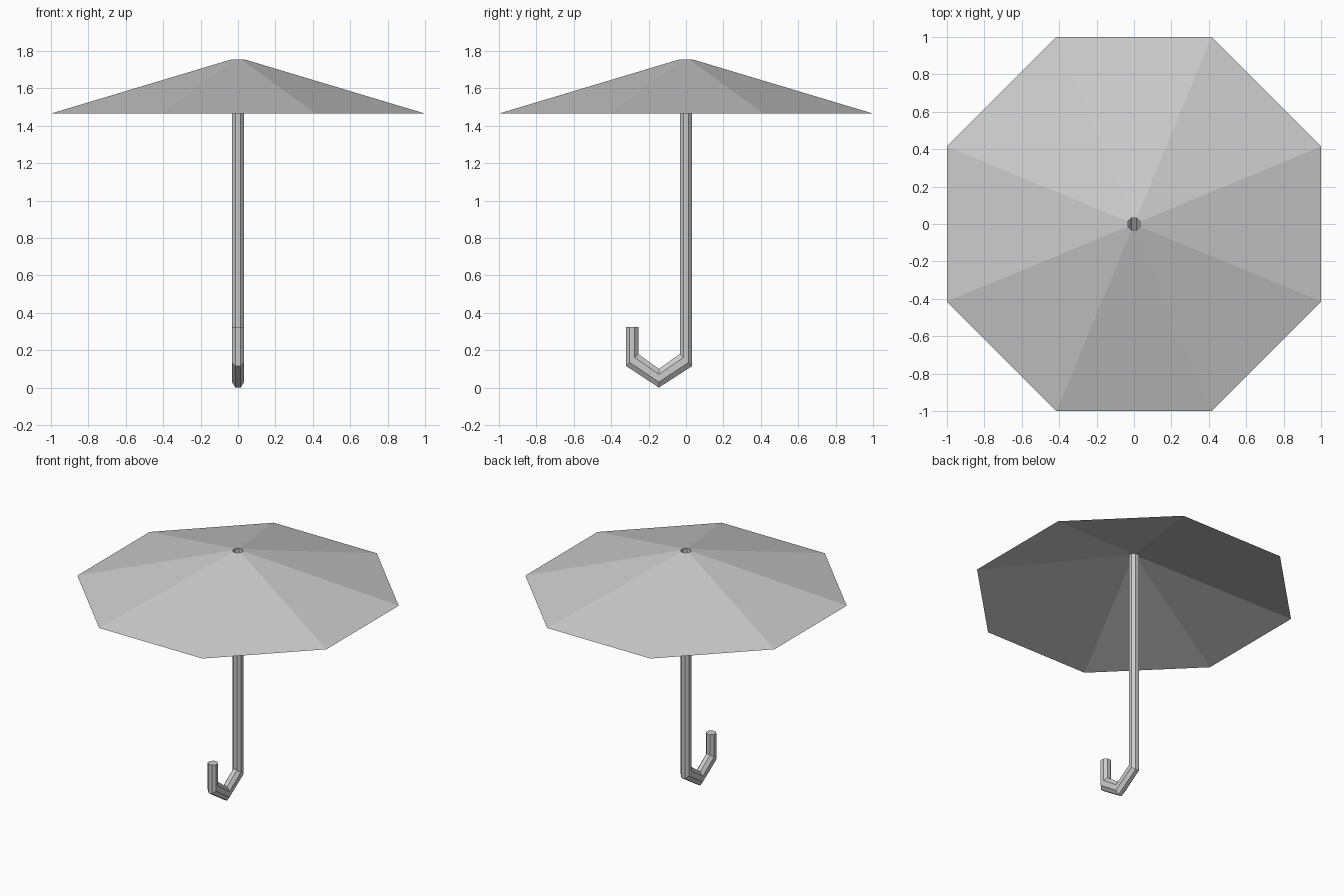
import bpy, bmesh, math
from mathutils import Vector

if "Cube" in bpy.data.objects:
    bpy.data.objects.remove(bpy.data.objects["Cube"])

SIDES = 8
COS = math.cos(math.pi / SIDES)


def octagon(bm, centre, u, v):
    """Flat-sided octagon ring; u and v reach to the middle of its flats."""
    ring = []
    for i in range(SIDES):
        a = (i + 0.5) * 2 * math.pi / SIDES
        ring.append(bm.verts.new(centre + (u * math.cos(a) + v * math.sin(a)) / COS))
    return ring


def bridge(bm, a, b):
    for i in range(SIDES):
        j = (i + 1) % SIDES
        bm.faces.new((a[i], a[j], b[j], b[i]))


def finish(name, bm):
    mesh = bpy.data.meshes.new(name)
    bm.to_mesh(mesh)
    bm.free()
    obj = bpy.data.objects.new(name, mesh)
    bpy.context.collection.objects.link(obj)


# Canopy: thin eight-panel sheet, open around the shaft
bm = bmesh.new()
rings = [octagon(bm, Vector((0, 0, z)), Vector((r, 0, 0)), Vector((0, r, 0)))
         for r, z in ((1.0, 1.465), (0.033, 1.755))]
bridge(bm, *rings)
finish("canopy", bm)

# Shaft and hooked handle: outer and inner (y, z) edge of each section
sections = [((0.033, 1.755), (-0.033, 1.755)),
            ((0.033, 0.115), (-0.033, 0.18)),
            ((-0.145, 0.0), (-0.145, 0.10)),
            ((-0.32, 0.115), (-0.255, 0.18)),
            ((-0.32, 0.325), (-0.255, 0.325))]
bm = bmesh.new()
rings = []
for outer, inner in sections:
    o, n = Vector((0, *outer)), Vector((0, *inner))
    rings.append(octagon(bm, (o + n) / 2, Vector((0.033, 0, 0)), (o - n) / 2))
for a, b in zip(rings, rings[1:]):
    bridge(bm, b, a)
# Closed handle tip, open shaft top
bm.faces.new(rings[-1])
bmesh.ops.recalc_face_normals(bm, faces=bm.faces)
finish("shaft_and_handle", bm)
